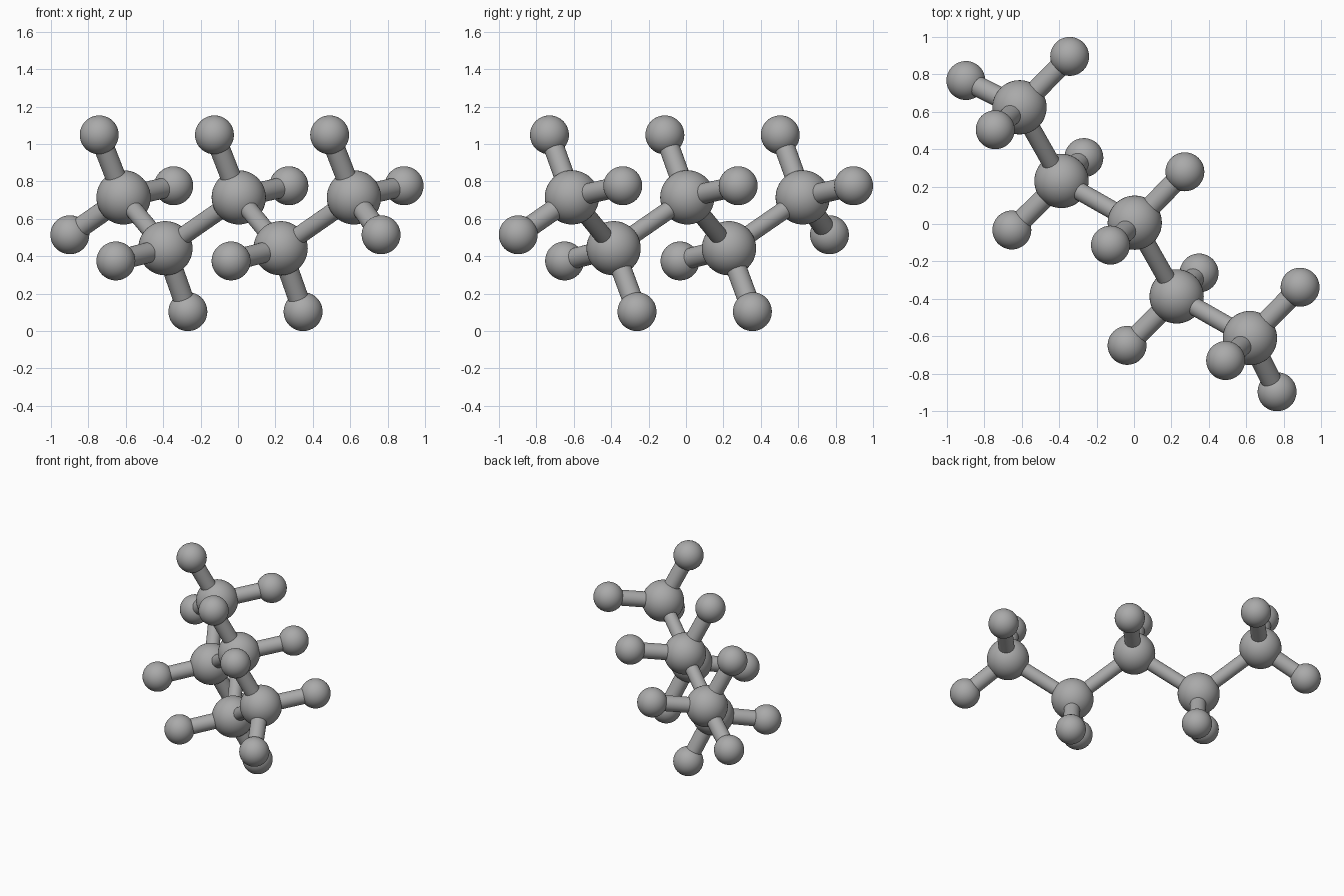
import bpy
from mathutils import Vector

if "Cube" in bpy.data.objects:
    bpy.data.objects.remove(bpy.data.objects["Cube"], do_unlink=True)

LARGE_RADIUS, SMALL_RADIUS = 0.145, 0.104
CHAIN_ROD, SIDE_ROD = 0.048, 0.055

grey = bpy.data.materials.new("neutral_grey")
grey.use_nodes = True
grey.diffuse_color = (0.4, 0.4, 0.4, 1)
grey.node_tree.nodes["Principled BSDF"].inputs["Base Color"].default_value = grey.diffuse_color


def finish(name):
    obj = bpy.context.object
    obj.name = name
    obj.data.materials.append(grey)
    bpy.ops.object.shade_smooth_by_angle()
    return obj


def ball(name, centre, radius):
    bpy.ops.mesh.primitive_uv_sphere_add(segments=48, ring_count=24, radius=radius, location=centre)
    return finish(name)


def rod(name, start, end, radius):
    span = end - start
    bpy.ops.mesh.primitive_cylinder_add(vertices=32, radius=radius, depth=span.length,
                                        location=(start + end) / 2)
    obj = finish(name)
    obj.rotation_mode = "QUATERNION"
    obj.rotation_quaternion = span.to_track_quat("Z", "Y")
    return obj


# Side balls point up and back on the high joints, down and front on the low ones
HIGH_ARMS = [Vector((-0.13, -0.12, 0.334)), Vector((0.268, 0.272, 0.062))]
LOW_ARMS = [Vector((-0.265, -0.262, -0.068)), Vector((0.12, 0.125, -0.339))]
END_ARMS = {0: Vector((-0.287, 0.143, -0.2)), 4: Vector((0.145, -0.287, -0.2))}

# Zigzag chain of large balls, alternating high and low
first_high, first_low = Vector((-0.612, 0.624, 0.715)), Vector((-0.388, 0.23, 0.443))
step = Vector((0.616, -0.617, 0))
joints = [(first_low if i % 2 else first_high) + step * (i // 2) for i in range(5)]

for i, joint in enumerate(joints):
    ball(f"large_ball_{i + 1}", joint, LARGE_RADIUS)
    if i:
        rod(f"chain_rod_{i}", joints[i - 1], joint, CHAIN_ROD)

    # Small balls on their rods
    arms = list(LOW_ARMS if i % 2 else HIGH_ARMS)
    if i in END_ARMS:
        arms.append(END_ARMS[i])
    for j, arm in enumerate(arms):
        rod(f"side_rod_{i + 1}_{j + 1}", joint, joint + arm, SIDE_ROD)
        ball(f"small_ball_{i + 1}_{j + 1}", joint + arm, SMALL_RADIUS)
